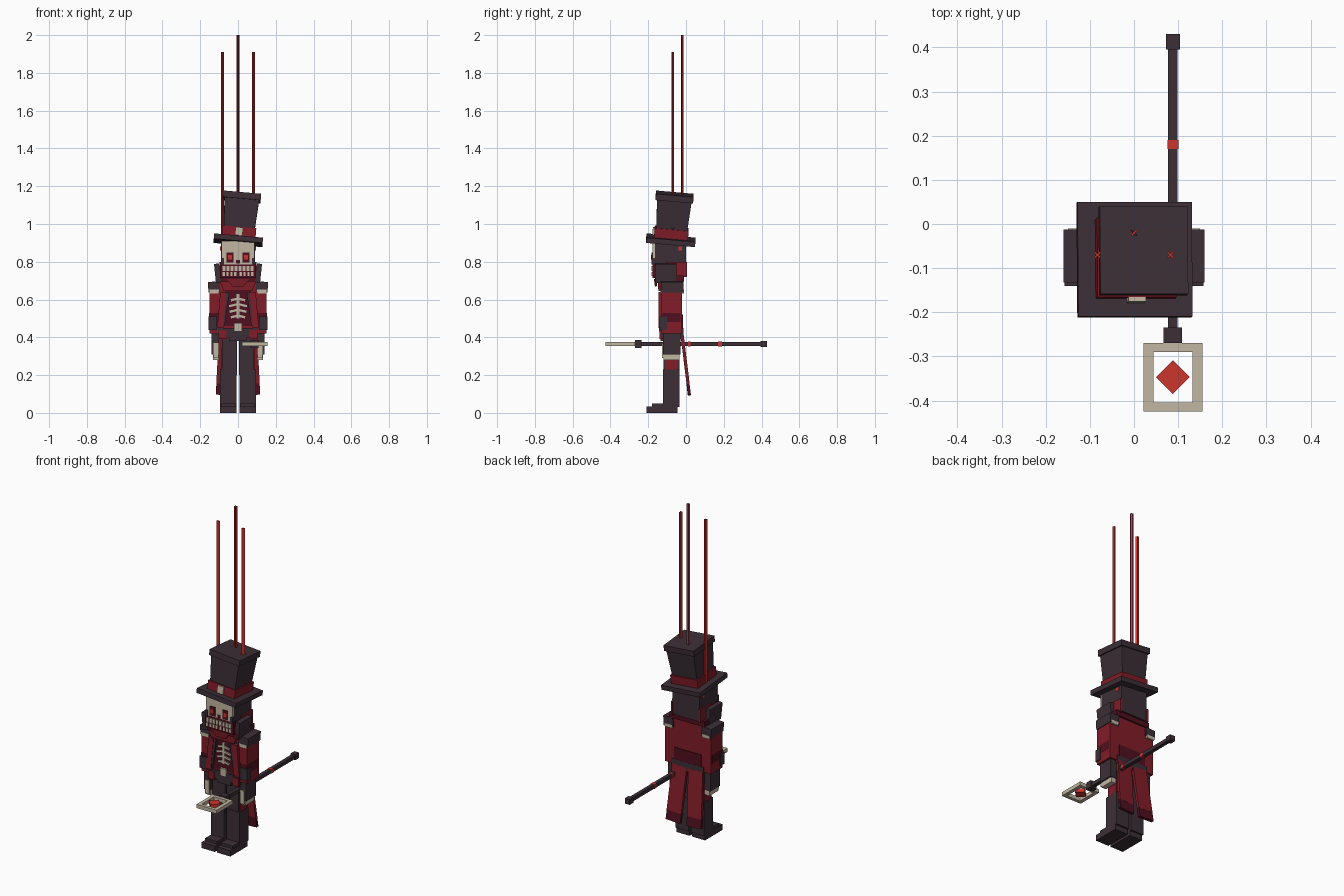
import bpy
import bmesh
from math import radians
from mathutils import Matrix, Vector, Euler

cube = bpy.data.objects.get("Cube")
if cube:
    bpy.data.objects.remove(cube)


def material(name, colour):
    mat = bpy.data.materials.new(name)
    mat.use_nodes = True
    mat.diffuse_color = (*colour, 1)
    mat.node_tree.nodes["Principled BSDF"].inputs["Base Color"].default_value = (*colour, 1)
    return mat


charcoal = material("charcoal cloth", (.045, .028, .037))
crimson = material("crimson cloth", (.22, .012, .021))
maroon = material("dark maroon", (.08, .005, .014))
bone = material("bone", (.54, .47, .36))
scarlet = material("scarlet", (.6, .035, .026))


def box(name, x, y, z, mat, tilt=(0, 0, 0), taper=1, frame=None):
    """Box from (low, high) ranges, tilted about its centre; taper scales the bottom."""
    ranges = (x, y, z)
    centre = Vector([(a + b) / 2 for a, b in ranges])
    size = Vector([b - a for a, b in ranges])
    bm = bmesh.new()
    bmesh.ops.create_cube(bm, size=1)
    turn = Euler([radians(a) for a in tilt]).to_matrix()
    for v in bm.verts:
        s = taper if v.co.z < 0 else 1
        v.co = turn @ Vector((v.co.x * size.x * s, v.co.y * size.y * s, v.co.z * size.z)) + centre
    if frame:
        bm.transform(frame)
    mesh = bpy.data.meshes.new(name)
    bm.to_mesh(mesh)
    bm.free()
    mesh.materials.append(mat)
    obj = bpy.data.objects.new(name, mesh)
    bpy.context.collection.objects.link(obj)
    return obj


def pair(name, x, y, z, mat, tilt=(0, 0, 0), taper=1):
    """A left part and its mirrored right twin."""
    box("left_" + name, x, y, z, mat, tilt, taper)
    box("right_" + name, (-x[1], -x[0]), y, z, mat, (tilt[0], -tilt[1], -tilt[2]), taper)


# Legs and boots
pair("thigh", (.005, .086), (-.118, -.035), (.2, .4), charcoal)
pair("boot_shaft", (.008, .095), (-.122, -.034), (.03, .23), charcoal)
pair("boot_foot", (.008, .095), (-.208, -.045), (0, .035), charcoal)
pair("boot_toe", (.012, .091), (-.18, -.1), (.03, .05), charcoal)
pair("leg_stripe", (.085, .091), (-.11, -.045), (.15, .34), crimson)

# Torso, belt and buckle
box("torso", (-.1, .1), (-.125, -.02), (.39, .7), crimson)
box("chest", (-.07, .07), (-.131, -.12), (.46, .65), maroon)
box("belt", (-.105, .105), (-.135, -.014), (.4, .45), charcoal)
box("buckle", (-.02, .02), (-.143, -.13), (.43, .475), bone)
box("waist_front", (-.045, .045), (-.134, -.12), (.38, .41), charcoal)
box("back_hem", (-.09, .09), (-.022, -.015), (.45, .52), maroon)
pair("lapel", (.07, .102), (-.146, -.12), (.45, .64), crimson, (0, -5, 0))
pair("lapel_edge", (.058, .074), (-.143, -.12), (.46, .64), charcoal, (0, -8, 0))
pair("pocket", (.06, .1), (-.14, -.12), (.39, .44), crimson)

# Rib cage
box("breastbone", (-.008, .008), (-.138, -.128), (.5, .63), bone)
for i, reach in enumerate((.038, .048, .045, .038)):
    z = .6 - i * .03
    pair("rib_%d" % i, (.004, reach), (-.138, -.128), (z - .006, z + .006), bone, (0, 14, 0))

# Neck and collar
box("neck", (-.07, .07), (-.14, -.02), (.68, .74), crimson)
box("bib", (-.1, .1), (-.15, -.12), (.645, .705), crimson, taper=.75)
box("scarf", (-.115, .115), (-.165, -.01), (.695, .728), maroon)
box("scarf_front", (-.06, .06), (-.17, -.15), (.67, .71), crimson, taper=.5)
pair("collar_wing", (.095, .122), (-.165, -.05), (.69, .79), charcoal, (0, 6, 0))
pair("scarf_side", (.085, .098), (-.105, .004), (.72, .8), crimson)

# Head, skull face and jaw
box("head", (-.09, .09), (-.165, 0), (.725, .9), charcoal)
box("skull_face", (-.088, .088), (-.178, -.15), (.785, .91), bone)
box("jaw", (-.095, .095), (-.178, -.15), (.715, .79), maroon)
box("nose", (-.01, .01), (-.182, -.175), (.79, .81), maroon)
pair("eye_socket", (.025, .06), (-.182, -.175), (.795, .85), maroon)
pair("eye", (.032, .052), (-.185, -.18), (.812, .836), scarlet)
pair("cheek_shadow", (.075, .09), (-.182, -.15), (.785, .82), charcoal)
pair("temple_mark", (.089, .094), (-.04, -.02), (.86, .88), scarlet)
for i in range(4):
    x = .003 + i * .021
    pair("upper_tooth_%d" % i, (x, x + .016), (-.183, -.175), (.752, .778), bone)
    pair("lower_tooth_%d" % i, (x + .004, x + .017), (-.183, -.175), (.726, .746), bone)

# Top hat, leaning back and to one side
pivot = Vector((0, -.082, .9))
lean = Matrix.Translation(pivot) @ Euler((radians(-5), radians(5), 0)).to_matrix().to_4x4()


def hat(name, half, low, high, mat, taper=1):
    box(name, (-half, half), (-half, half), (low, high), mat, taper=taper, frame=lean)


hat("hat_brim", .13, 0, .028, charcoal)
hat("hat_band", .09, .028, .078, crimson)
hat("hat_crown", .092, .06, .235, charcoal, taper=.88)
hat("hat_lid", .1, .228, .262, charcoal)
box("hat_buckle", (-.02, .02), (-.1, -.085), (.032, .075), bone, frame=lean)

# Arms
pair("shoulder_pad", (.095, .158), (-.132, -.012), (.64, .695), charcoal, (0, 4, 0))
pair("shoulder_trim", (.1, .15), (-.134, -.01), (.632, .652), bone)
pair("sleeve", (.1, .152), (-.13, -.02), (.42, .645), crimson)
pair("sleeve_shadow", (.1, .153), (-.131, -.03), (.48, .53), maroon)
pair("elbow_guard", (.11, .157), (-.14, -.1), (.44, .51), charcoal)
pair("gauntlet", (.1, .14), (-.122, -.03), (.31, .425), charcoal)
pair("hand", (.1, .132), (-.118, -.034), (.28, .312), bone)
pair("knuckles", (.104, .13), (-.128, -.118), (.29, .37), bone)

# Coat tails: crimson panels with maroon hems
pair("coat_tail", (.012, .108), (-.013, .003), (.15, .42), crimson, (7, -3, 0))
pair("coat_hem", (.02, .116), (.006, .022), (.095, .155), maroon, (7, -3, 0))

# Cane with a framed diamond head
grip, level = .088, .365


def cane(name, half, y, mat):
    box(name, (grip - half, grip + half), y, (level - half, level + half), mat)


cane("cane_shaft", .011, (-.27, .41), charcoal)
cane("cane_tip", .016, (.395, .43), charcoal)
cane("cane_knob", .021, (-.27, -.235), charcoal)
cane("cane_ring", .0125, (.17, .19), scarlet)
cane("cane_inner_ring", .0125, (.01, .025), scarlet)
thick = (level - .011, level + .011)
for name, x in (("frame_right", (.022, .044)), ("frame_left", (.133, .155))):
    box(name, x, (-.425, -.27), thick, bone)
for name, y in (("frame_front", (-.425, -.405)), ("frame_back", (-.29, -.27))):
    box(name, (.044, .133), y, thick, bone)
box("diamond", (grip - .027, grip + .027), (-.374, -.32), thick, scarlet, (0, 0, 45))

# Puppet strings made of crossed ribbons
for label, x, y, top in (("centre", 0, -.02, 2), ("left", .083, -.07, 1.91), ("right", -.083, -.07, 1.91)):
    for turn in (45, -45):
        box(label + "_string", (x - .009, x + .009), (y - .002, y + .002), (.93, top),
            maroon if label == "centre" and turn < 0 else scarlet, (0, 0, turn))
